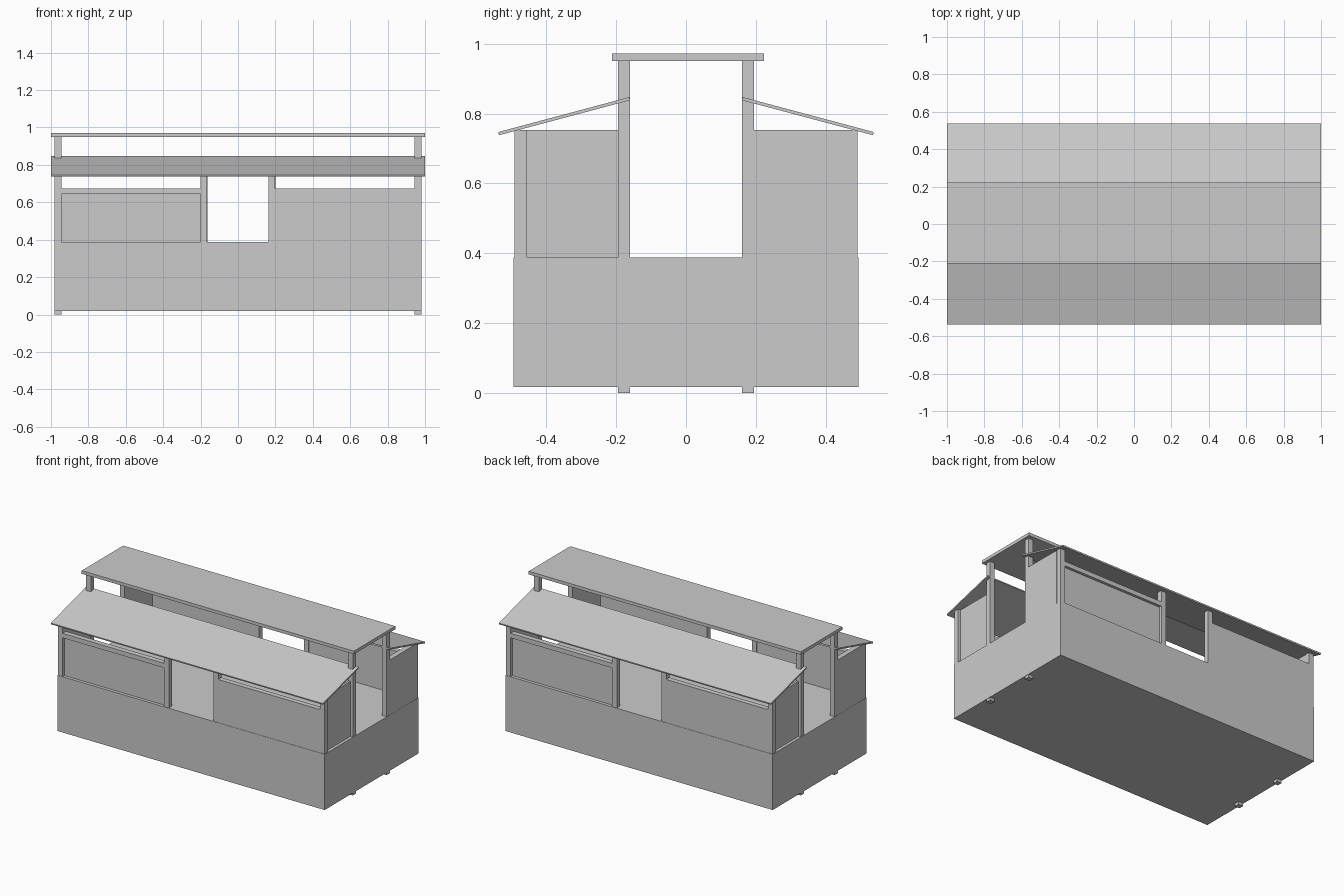
import bpy, bmesh
from mathutils import Matrix, Vector

cube = bpy.data.objects.get("Cube")
if cube:
    bpy.data.objects.remove(cube)

GREY = (0.6, 0.6, 0.6, 1)
mat = bpy.data.materials.new("plain grey")
mat.use_nodes = True
mat.diffuse_color = GREY
mat.node_tree.nodes["Principled BSDF"].inputs["Base Color"].default_value = GREY


def finish(name, bm):
    bmesh.ops.recalc_face_normals(bm, faces=bm.faces)
    mesh = bpy.data.meshes.new(name)
    bm.to_mesh(mesh)
    bm.free()
    mesh.materials.append(mat)
    obj = bpy.data.objects.new(name, mesh)
    bpy.context.collection.objects.link(obj)
    return obj


def box(name, x, y, z):
    """Box from (min, max) ranges on each axis."""
    bm = bmesh.new()
    bmesh.ops.create_cube(bm, size=1)
    for v in bm.verts:
        v.co = Vector([(r[0] + r[1]) / 2 + c * (r[1] - r[0])
                       for c, r in zip(v.co, (x, y, z))])
    return finish(name, bm)


def turned(obj, name):
    """Copy an object half a turn around the vertical axis."""
    other = obj.copy()
    other.data = obj.data.copy()
    other.data.transform(Matrix.Diagonal((-1, -1, 1, 1)))
    other.name = name
    bpy.context.collection.objects.link(other)


FLOOR = 0.388
EAVE = 0.753     # top of the outer posts and end panels
RAIL = 0.675     # top of the side walls
SUNK = 0.645     # top of the recessed panels

# Solid base and flat top roof
box("base", (-0.982, 0.982), (-0.493, 0.493), (0.018, FLOOR))
box("top_roof", (-1, 1), (-0.212, 0.223), (0.95, 0.971))

# Sloping lean-to roof, extruded from its side profile
bm = bmesh.new()
profile = [(-0.535, 0.738), (-0.16, 0.838), (-0.162, 0.847), (-0.537, 0.747)]
face = bm.faces.new([bm.verts.new((-1, y, z)) for y, z in profile])
side = bmesh.ops.extrude_face_region(bm, geom=[face])
bmesh.ops.translate(bm, vec=(2, 0, 0),
                    verts=[g for g in side["geom"] if isinstance(g, bmesh.types.BMVert)])
turned(finish("front_lean_to_roof", bm), "back_lean_to_roof")

# Tall inner posts with feet below the base, and outer posts
for label, x in (("left", (0.945, 0.98)), ("right", (-0.98, -0.945))):
    turned(box(f"front_{label}_tall_post", x, (-0.195, -0.16), (0, 0.95)),
           f"back_{label}_tall_post")
    turned(box(f"front_{label}_corner_post", x, (-0.49, -0.455), (FLOOR, EAVE)),
           f"back_{label}_corner_post")
for label, x in (("left", (0.163, 0.198)), ("right", (-0.2, -0.165))):
    turned(box(f"front_{label}_door_post", x, (-0.49, -0.455), (FLOOR, EAVE)),
           f"back_{label}_door_post")

# Long side walls: one flush, one recessed under a rail
turned(box("front_flush_wall", (0.198, 0.945), (-0.491, -0.457), (FLOOR, RAIL)),
       "back_flush_wall")
turned(box("front_recessed_wall", (-0.945, -0.2), (-0.472, -0.457), (FLOOR, SUNK)),
       "back_recessed_wall")
turned(box("front_rail", (-0.945, -0.2), (-0.49, -0.455), (SUNK, RAIL)),
       "back_rail")

# End panels between the corner posts and the tall posts
turned(box("left_recessed_end_panel", (0.947, 0.962), (-0.455, -0.195), (FLOOR, EAVE)),
       "right_recessed_end_panel")
turned(box("left_flush_end_panel", (0.947, 0.981), (0.195, 0.455), (FLOOR, EAVE)),
       "right_flush_end_panel")
